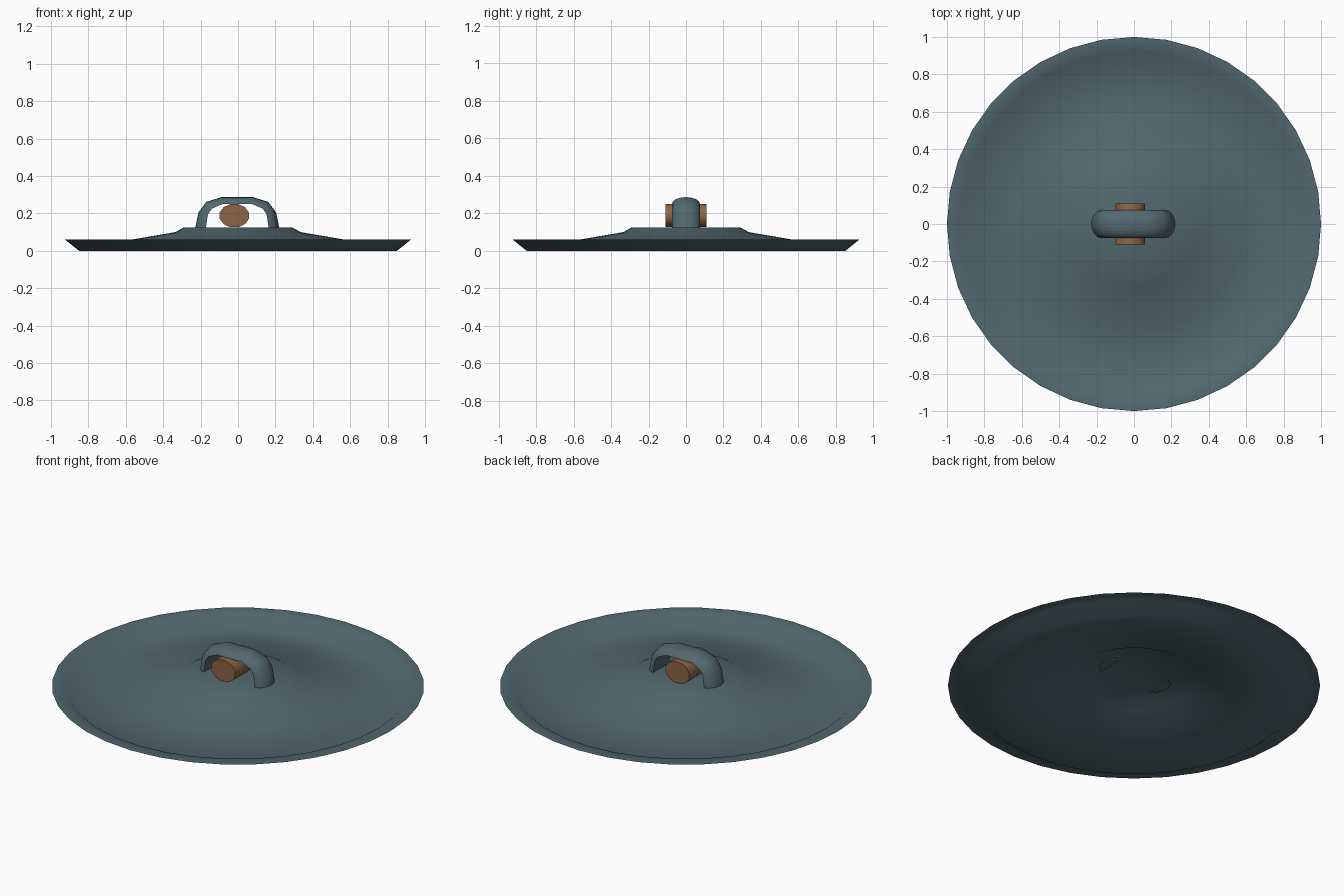
import bpy, bmesh, math
from mathutils import Vector

if "Cube" in bpy.data.objects:
    bpy.data.objects.remove(bpy.data.objects["Cube"])


def material(name, color):
    m = bpy.data.materials.new(name)
    m.diffuse_color = (*color, 1)
    m.use_nodes = True
    m.node_tree.nodes["Principled BSDF"].inputs["Base Color"].default_value = m.diffuse_color
    return m


slate = material("slate", (0.085, 0.14, 0.16))
cork = material("cork", (0.27, 0.13, 0.06))


def finish(name, bm, mat, angle, recalc=True):
    if recalc:
        bmesh.ops.recalc_face_normals(bm, faces=bm.faces[:])
    me = bpy.data.meshes.new(name)
    bm.to_mesh(me)
    bm.free()
    me.materials.append(mat)
    ob = bpy.data.objects.new(name, me)
    bpy.context.collection.objects.link(ob)
    bpy.ops.object.select_all(action='DESELECT')
    ob.select_set(True)
    bpy.context.view_layer.objects.active = ob
    bpy.ops.object.shade_smooth_by_angle(angle=math.radians(angle))
    return ob


def bridge(bm, a, b):
    n = len(a)
    for i in range(n):
        bm.faces.new((a[i], a[(i + 1) % n], b[(i + 1) % n], b[i]))


# lid: thin turned sheet with a raised centre, a trough and a flat rim
bm = bmesh.new()
N = 36
rings = []
for r, z in [(1.0, 0.06), (0.925, 0.06), (0.85, 0.0), (0.57, 0.06),
             (0.335, 0.10), (0.29, 0.125)]:
    rings.append([bm.verts.new((r * math.cos(math.tau * i / N),
                                r * math.sin(math.tau * i / N), z)) for i in range(N)])
for a, b in zip(rings, rings[1:]):
    bridge(bm, a, b)
bm.faces.new(rings[-1])
finish("lid", bm, slate, 60, recalc=False)

# handle: half-round strap swept over an arch, (inner, outer) points in xz
bm = bmesh.new()
half = [((-0.168, 0.12), (-0.225, 0.12)), ((-0.157, 0.195), (-0.208, 0.205)),
        ((-0.137, 0.225), (-0.165, 0.262)), ((-0.08, 0.25), (-0.085, 0.287))]
arch = half + [tuple((-x, z) for x, z in pair) for pair in reversed(half)]
rings = []
for inner, outer in arch:
    ring = []
    for k in range(9):
        t = math.pi * k / 8
        p = Vector(inner).lerp(Vector(outer), math.sin(t))
        ring.append(bm.verts.new((p.x - 0.004, 0.075 * math.cos(t), p.y)))
    rings.append(ring)
for a, b in zip(rings, rings[1:]):
    bridge(bm, a, b)
bm.faces.new(rings[0])
bm.faces.new(rings[-1])
finish("handle", bm, slate, 50)

# cork plug lying under the handle
bm = bmesh.new()
rings = [[bm.verts.new((-0.02 + 0.081 * math.cos(math.tau * (i + 0.5) / 12), y,
                        0.188 + 0.064 * math.sin(math.tau * (i + 0.5) / 12)))
          for i in range(12)] for y in (-0.11, 0.11)]
bridge(bm, *rings)
for ring in rings:
    bm.faces.new(ring)
finish("cork_plug", bm, cork, 40)
